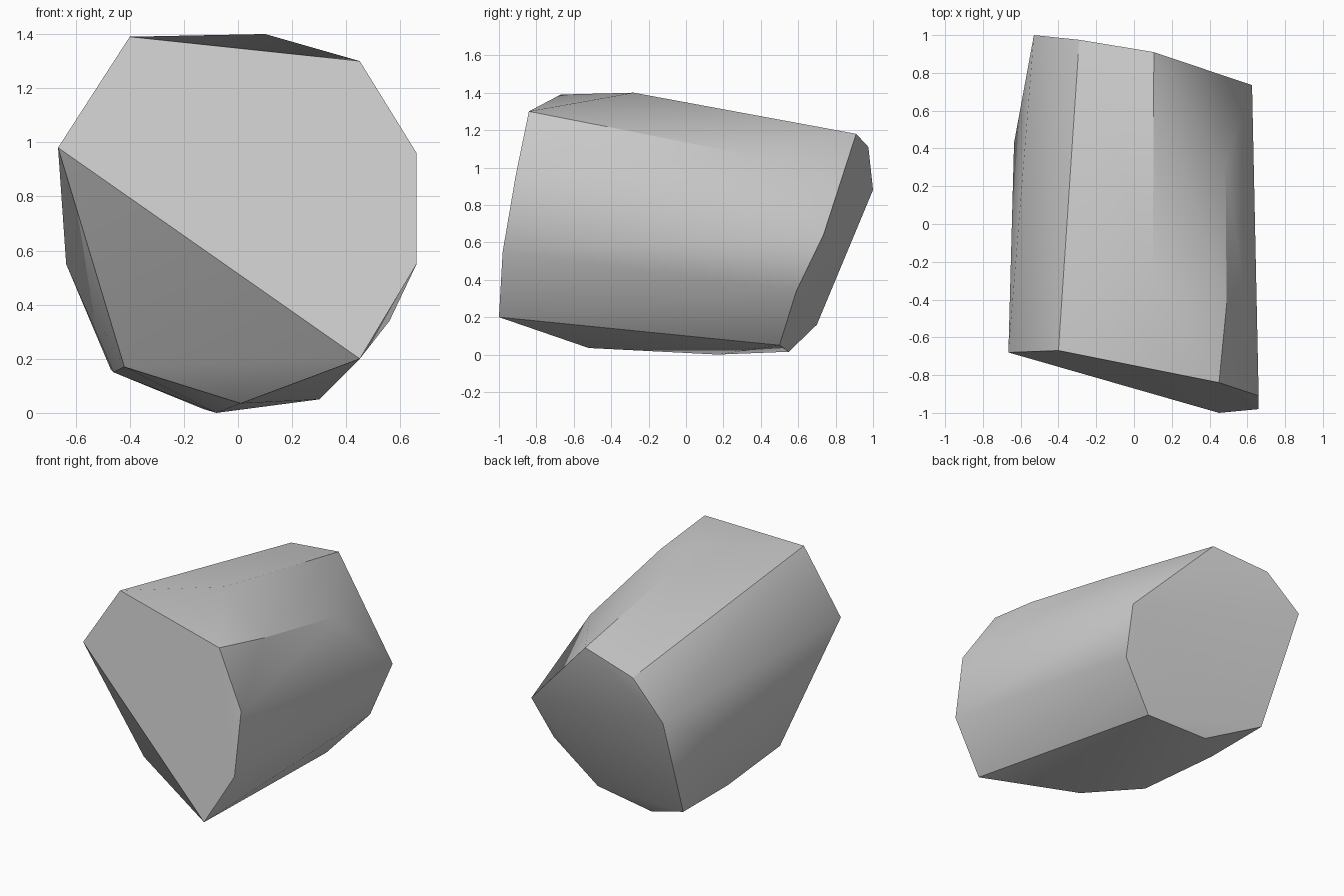
import bpy
import bmesh
import math

# Remove only the default cube
default_cube = bpy.data.objects.get("Cube")
if default_cube:
    bpy.data.objects.remove(default_cube, do_unlink=True)


def make_material(name, colour):
    material = bpy.data.materials.new(name)
    material.use_nodes = True
    material.diffuse_color = colour
    shader = material.node_tree.nodes["Principled BSDF"]
    shader.inputs["Base Color"].default_value = colour
    shader.inputs["Roughness"].default_value = 0.9
    return material


def hull_object(name, corners, material):
    """Wrap a tight convex skin around a few corner points."""
    bm = bmesh.new()
    for corner in corners:
        bm.verts.new(corner)
    result = bmesh.ops.convex_hull(bm, input=bm.verts[:])
    spare = [v for v in bm.verts if not v.link_faces]
    bmesh.ops.delete(bm, geom=spare, context="VERTS")
    bmesh.ops.recalc_face_normals(bm, faces=bm.faces[:])
    mesh = bpy.data.meshes.new(name)
    bm.to_mesh(mesh)
    bm.free()
    mesh.materials.append(material)
    obj = bpy.data.objects.new(name, mesh)
    bpy.context.scene.collection.objects.link(obj)
    return obj


# Flat front face, clockwise from the top
front_ring = [
    (-0.4, -0.67, 1.39), (0.45, -0.84, 1.3), (0.66, -0.91, 0.96),
    (0.66, -0.98, 0.55), (0.45, -1, 0.2), (-0.665, -0.68, 0.98),
]

# Sloping back face, from the top round to the right-hand side
back_ring = [
    (0.105, 0.91, 1.18), (-0.29, 0.975, 1.11), (-0.53, 1, 0.88),
    (-0.47, 0.7, 0.16), (-0.13, 0.55, 0.015), (0.3, 0.5, 0.05),
    (0.56, 0.59, 0.34), (0.625, 0.735, 0.64),
]

# Breaks along the top, the flanks and the underside
top_ridge = [(0.1, -0.28, 1.4), (0.49, -0.43, 1.22), (0.485, 0.32, 1.07)]
flank = [(-0.635, 0.43, 0.55)]
underside = [
    (-0.42, -0.39, 0.17), (-0.46, 0.22, 0.15),
    (0.01, -0.52, 0.035), (-0.08, 0.17, 0),
]

stone_grey = make_material("stone grey", (0.6, 0.6, 0.6, 1))
boulder = hull_object(
    "boulder", front_ring + back_ring + top_ridge + flank + underside, stone_grey
)

# Smooth the gentle folds while keeping the strong breaks crisp
bpy.ops.object.select_all(action="DESELECT")
boulder.select_set(True)
bpy.context.view_layer.objects.active = boulder
bpy.ops.object.shade_smooth_by_angle(angle=math.radians(30))
